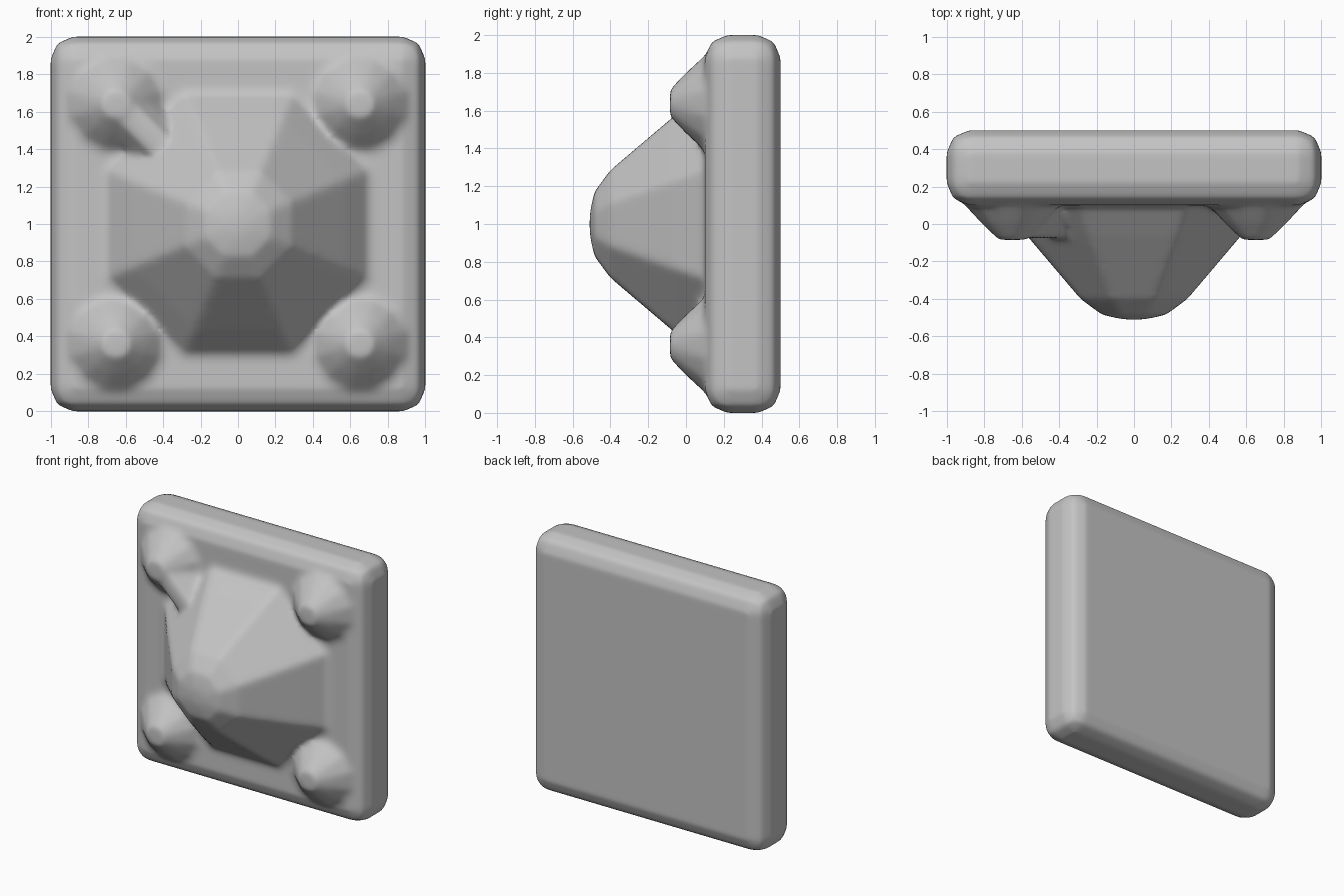
import bpy, bmesh, math
from mathutils import Vector

if "Cube" in bpy.data.objects:
    bpy.data.objects.remove(bpy.data.objects["Cube"])

grey = bpy.data.materials.new("stone_grey")
grey.diffuse_color = (0.55, 0.55, 0.55, 1)
grey.use_nodes = True
grey.node_tree.nodes["Principled BSDF"].inputs["Base Color"].default_value = grey.diffuse_color


def finish(name, bm):
    bmesh.ops.recalc_face_normals(bm, faces=bm.faces)
    me = bpy.data.meshes.new(name)
    bm.to_mesh(me)
    bm.free()
    me.materials.append(grey)
    ob = bpy.data.objects.new(name, me)
    bpy.context.collection.objects.link(ob)
    return ob


def rings(cx, cz, profile, sides):
    """Points of a knob turned about the y axis; profile is (radius, y)."""
    return [Vector((cx + r * math.cos(a), y, cz + r * math.sin(a)))
            for r, y in profile
            for a in [(i + 0.5) * 2 * math.pi / sides for i in range(sides)]]


def hull(name, points):
    bm = bmesh.new()
    for p in points:
        bm.verts.new(p)
    res = bmesh.ops.convex_hull(bm, input=bm.verts)
    loose = [v for v in bm.verts if not v.link_faces]
    bmesh.ops.delete(bm, geom=loose, context='VERTS')
    return finish(name, bm)


# Slab with rounded edges
bm = bmesh.new()
bmesh.ops.create_cube(bm, size=1)
for v in bm.verts:
    v.co = Vector((v.co.x * 2, 0.3 + v.co.y * 0.4, 1 + v.co.z * 2))
bmesh.ops.bevel(bm, geom=bm.edges[:], offset=0.12, segments=2, profile=0.5, affect='EDGES')
slab = finish("slab", bm)

# Central dome, eight sided
k = 1 / math.cos(math.pi / 8)
dome_profile = [(0.70 * k, 0.10), (0.70 * k, 0.2), (0.565 * k, -0.07),
                (0.285 * k, -0.40), (0.17 * k, -0.485), (0.06, -0.51)]
dome = hull("dome", rings(0, 1, dome_profile, 8))

# Corner bumps
bump_profile = [(0.33, 0.24), (0.26, 0.10), (0.165, 0.0), (0.075, -0.085)]
parts = [dome]
for x, z in ((-0.65, 0.36), (0.65, 0.36), (0.65, 1.64), (-0.65, 1.64)):
    parts.append(hull("corner_bump", rings(x, z, bump_profile, 12)))

# Ridge linking the upper left bump to the dome
ridge_profile = [(0.2, 0.15), (0.13, 0.02), (0.06, -0.075)]
parts.append(hull("ridge", rings(-0.66, 1.66, ridge_profile, 8)
                  + rings(-0.40, 1.40, ridge_profile, 8)))

# Fuse everything into one soft surface
bpy.ops.object.select_all(action='DESELECT')
for ob in parts + [slab]:
    ob.select_set(True)
bpy.context.view_layer.objects.active = slab
bpy.ops.object.join()
slab.name = "panel_with_dome"
remesh = slab.modifiers.new("fuse", 'REMESH')
remesh.mode = 'VOXEL'
remesh.voxel_size = 0.02
remesh.use_smooth_shade = True
soft = slab.modifiers.new("soften", 'SMOOTH')
soft.factor = 0.5
soft.iterations = 10
